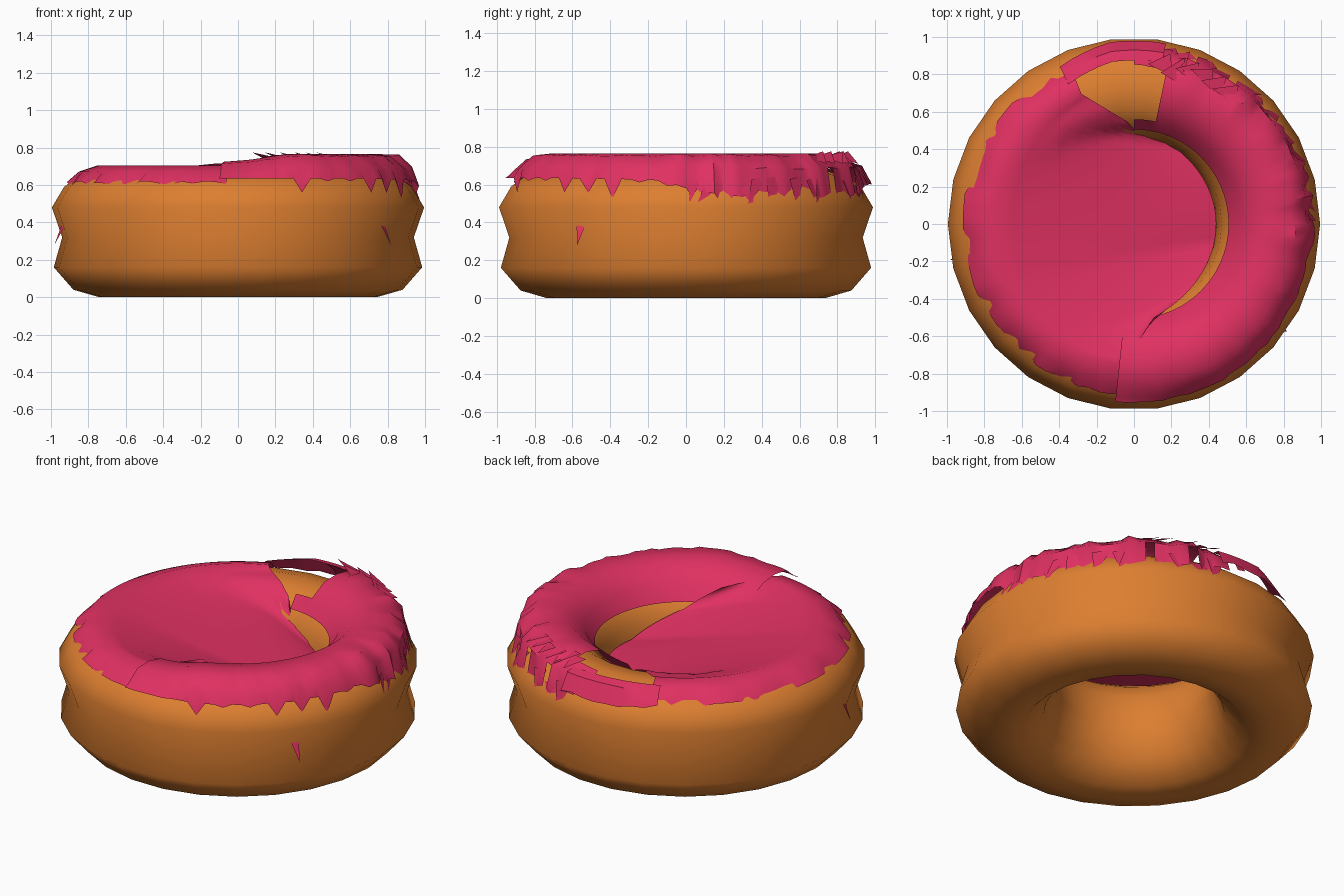
import bpy, bmesh, math, random
from mathutils import Vector

if "Cube" in bpy.data.objects:
    bpy.data.objects.remove(bpy.data.objects["Cube"])

random.seed(4)


def material(name, color):
    m = bpy.data.materials.new(name)
    m.diffuse_color = color
    m.use_nodes = True
    m.node_tree.nodes["Principled BSDF"].inputs["Base Color"].default_value = m.diffuse_color
    return m


orange = material("dough_orange", (0.72, 0.21, 0.03, 1))
pink = material("icing_pink", (0.74, 0.03, 0.12, 1))


def polar(r, deg, z):
    a = math.radians(deg)
    return Vector((r * math.cos(a), r * math.sin(a), z))


def make(name, bm, mat, angle):
    bmesh.ops.remove_doubles(bm, verts=bm.verts, dist=1e-5)
    me = bpy.data.meshes.new(name)
    bm.to_mesh(me)
    bm.free()
    ob = bpy.data.objects.new(name, me)
    bpy.context.collection.objects.link(ob)
    me.materials.append(mat)
    bpy.ops.object.select_all(action='DESELECT')
    ob.select_set(True)
    bpy.context.view_layer.objects.active = ob
    bpy.ops.object.shade_smooth_by_angle(angle=math.radians(angle))
    return ob


def grid(bm, rows, keep=lambda i, j: True, closed=False):
    """Skin a list of equally long point rows with quads."""
    vs = [[bm.verts.new(p) for p in row] for row in rows]
    n = len(rows)
    for i in range(n if closed else n - 1):
        a, b = vs[i], vs[(i + 1) % n]
        for j in range(len(a) - 1):
            if keep(i, j):
                bm.faces.new((a[j], b[j], b[j + 1], a[j + 1]))


def interp(table, x):
    for (x0, y0), (x1, y1) in zip(table, table[1:]):
        if x0 <= x <= x1:
            return y0 + (y1 - y0) * (x - x0) / (x1 - x0)
    return table[0][1] if x < table[0][0] else table[-1][1]


# Dough ring: pinched waist on the outside, flared hole
profile = [(0.62, 0.015), (0.74, 0.0), (0.88, 0.04), (0.985, 0.16), (0.94, 0.32),
           (0.995, 0.48), (0.93, 0.59), (0.86, 0.64), (0.74, 0.675), (0.62, 0.66),
           (0.53, 0.60), (0.47, 0.50), (0.44, 0.32), (0.50, 0.13), (0.62, 0.015)]
SEG = 26
bm = bmesh.new()
grid(bm, [[polar(r, 360 * i / SEG, z) for r, z in profile] for i in range(SEG)], closed=True)
make("dough_ring", bm, orange, 60)

# Icing sheet: skirt on the left side, then stretched across the hole to the far wall
dough_top = sorted((r, z) for r, z in profile[6:12])
N = 40
rows = []
for i in range(N + 1):
    t = i / N
    a = 112 + 154 * t
    rim = polar(0.75, a, 0.705)
    end_a = 87 - 165 * t
    end = polar(0.44 + 0.07 * abs(2 * t - 1) ** 3, end_a,
                interp([(0, 0.52), (0.15, 0.44), (0.6, 0.44), (0.85, 0.56), (1, 0.69)], t))
    lip = random.uniform(-0.02, 0.012)
    row = [polar(0.91 + lip, a, 0.61 + lip), polar(0.85, a, 0.672)]
    for k in range(13):
        p = rim.lerp(end, k / 12)
        r = math.hypot(p.x, p.y)
        if r > 0.5 and k < 10:
            p.z = max(p.z, interp(dough_top, r) + 0.015)
        row.append(p)
    rows.append(row)
bm = bmesh.new()
grid(bm, rows)
make("icing_sheet", bm, pink, 60)

# Icing band with torn drips around the right side
STEP = 3
angles = [-96 + STEP * i for i in range(63)]
drips = [(-100, 0.62), (-45, 0.62), (-10, 0.61), (5, 0.55), (25, 0.51), (50, 0.50), (70, 0.55), (90, 0.6)]
rows = []
for n, a in enumerate(angles):
    rough = interp([(-100, 0.2), (-50, 0.5), (0, 1.0), (70, 1.0), (90, 0.3)], a)
    spike = -0.015
    if n % 3 == 0 and a > -72:
        spike = random.choice((0.0, 0.06, 0.09))
    j = random.uniform(-1, 1) * 0.016 * rough
    lift = interp([(-100, -0.045), (-85, -0.03), (-70, 0.0), (70, 0.0), (90, -0.03)], a)
    low = interp(drips, a) - spike * (1.0 if a < 0 else 0.7)
    rows.append([polar(0.505, a, 0.585), polar(0.56, a, 0.67 + lift / 2),
                 polar(0.65, a, 0.745 + lift), polar(0.75, a, 0.765 + lift),
                 polar(0.85 + j, a, 0.755 + lift + j / 2), polar(0.925 + j / 2, a, 0.69 + lift + j / 2),
                 polar(0.955 + j, a, low)])
bm = bmesh.new()
grid(bm, rows, lambda i, j: not (angles[i] > 75 and 1 <= j <= 3)
     and not (66 < angles[i] < 75 and j in (2, 3) and i % 3 == 0)
     and not (50 < angles[i] and j == 5 and i % 5 == 0))
make("icing_band", bm, pink, 40)

# Strip bridging the bare patch along the back edge, easing into the sheet's skirt
rows = []
for i in range(9):
    a = 80 + 4.4 * i
    j = random.uniform(-0.012, 0.012)
    s = max(0, (i - 4) / 4)
    rows.append([polar(0.875 - 0.05 * s, a, 0.715 - 0.025 * s),
                 polar(0.93 - 0.05 * s, a, 0.70 - 0.035 * s),
                 polar(0.98 - 0.05 * s, a, 0.605 + j)])
bm = bmesh.new()
grid(bm, rows)
make("icing_back_strip", bm, pink, 40)

# Torn shards: jagged slivers on the back right, plus two stray flakes
bm = bmesh.new()


def shard(r, a, z, width, drop):
    pts = [polar(r, a, z), polar(r - 0.02, a + width, z + 0.02),
           polar(r + 0.04, a + width * random.uniform(-0.4, 0.8), z - drop)]
    bm.faces.new([bm.verts.new(p) for p in pts])


for i in range(12):
    a = 0 + 7 * i + random.uniform(-2, 2)
    shard(0.94, a, random.uniform(0.58, 0.64), random.uniform(4, 8), random.uniform(0.09, 0.18))
for i in range(6):
    a = 50 + 5 * i
    pts = [polar(random.uniform(0.78, 0.84), a, 0.745), polar(0.93, a + 3, 0.71),
           polar(random.uniform(0.82, 0.9), a + 10, 0.775)]
    bm.faces.new([bm.verts.new(p) for p in pts])
for pos in ((0.96, -37, 0.38), (0.96, 190, 0.38)):
    shard(*pos, 3, 0.10)
make("icing_shards", bm, pink, 30)
